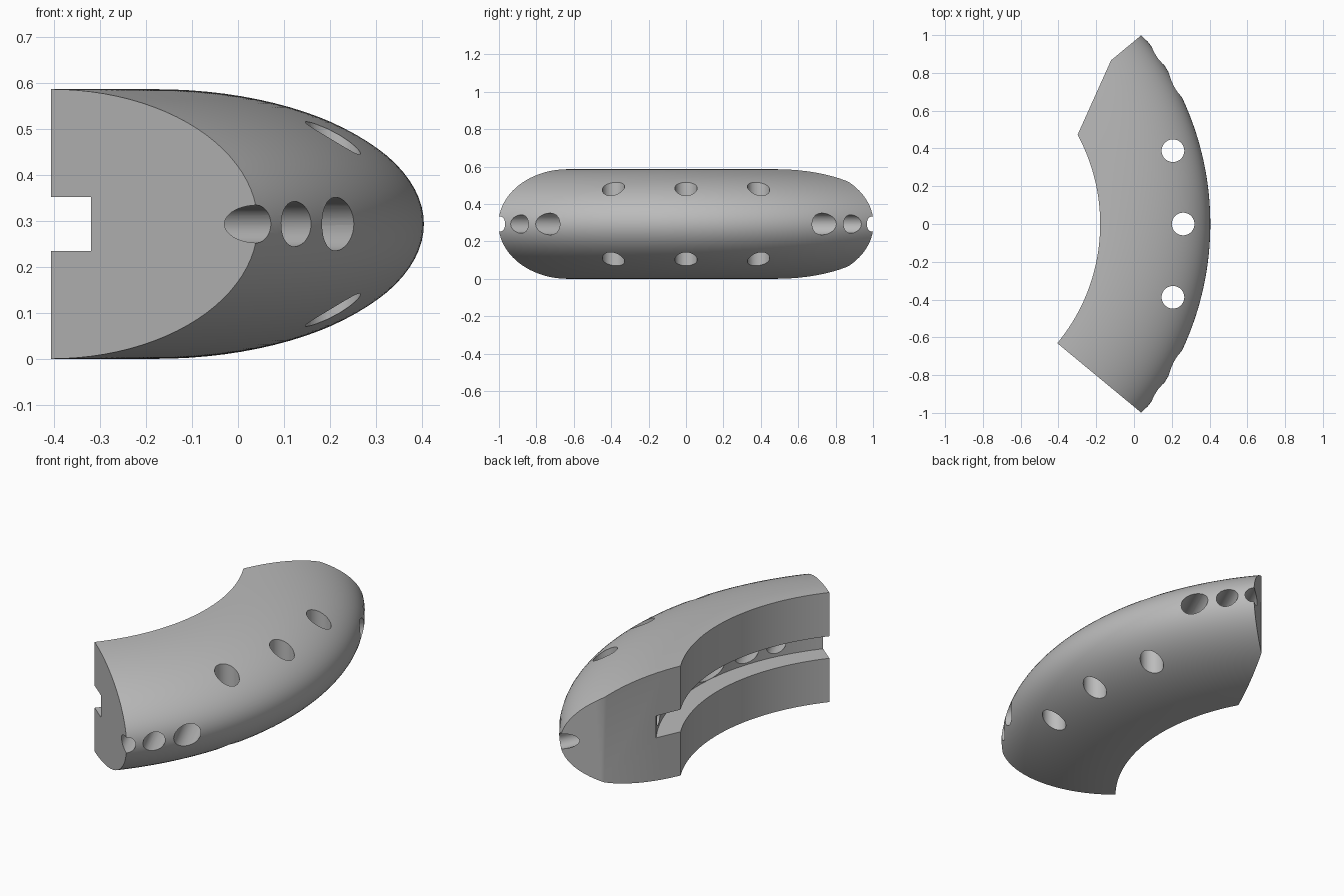
import bpy, bmesh, math
from mathutils import Vector, Matrix

if "Cube" in bpy.data.objects:
    bpy.data.objects.remove(bpy.data.objects["Cube"], do_unlink=True)

CENTRE = Vector((-1.169, 0, 0))      # axis of the swept arc
INNER, OUTER, GROOVE = 0.99, 1.573, 1.103
MID, SLOT = 0.293, 0.059             # half height of body and of groove
SWEEP = math.radians(39.6)
SLANT = math.radians(65.8)           # direction of side bores and end cut

grey = bpy.data.materials.new("plain_grey")
grey.use_nodes = True
grey.diffuse_color = (0.5, 0.5, 0.5, 1)
grey.node_tree.nodes["Principled BSDF"].inputs["Base Color"].default_value = (0.5, 0.5, 0.5, 1)


def make_object(name, bm):
    mesh = bpy.data.meshes.new(name)
    bm.to_mesh(mesh)
    bm.free()
    mesh.materials.append(grey)
    obj = bpy.data.objects.new(name, mesh)
    bpy.context.collection.objects.link(obj)
    return obj


def cap(bm):
    bmesh.ops.holes_fill(bm, edges=[e for e in bm.edges if e.is_boundary], sides=0)


def bore(name, point, direction, radius, depth):
    """Cylinder cutter centred on a point along a direction."""
    bm = bmesh.new()
    turn = Vector((0, 0, 1)).rotation_difference(direction).to_matrix().to_4x4()
    bmesh.ops.create_cone(bm, cap_ends=True, segments=48, radius1=radius, radius2=radius,
                          depth=depth, matrix=Matrix.Translation(point) @ turn)
    obj = make_object(name, bm)
    obj.hide_render = True
    return obj


# Half-ellipse section with a square groove in its flat inner side
steps = 48
section = []
for i in range(steps + 1):
    a = math.pi * (i / steps - 0.5)
    section.append((INNER + (OUTER - INNER) * math.cos(a), MID + MID * math.sin(a)))
section += [(INNER, MID + SLOT), (GROOVE, MID + SLOT), (GROOVE, MID - SLOT), (INNER, MID - SLOT)]

# Sweep the section round the arc
bm = bmesh.new()
start = Matrix.Translation(CENTRE) @ Matrix.Rotation(-SWEEP, 4, "Z")
ring = [bm.verts.new(start @ Vector((r, 0, z))) for r, z in section]
edges = [bm.edges.new((ring[i - 1], ring[i])) for i in range(len(ring))]
bmesh.ops.spin(bm, geom=ring + edges, cent=CENTRE, axis=(0, 0, 1), angle=2 * SWEEP,
               steps=64, use_duplicate=False)
cap(bm)

# Slanted cut on the inner corner of the back end
bmesh.ops.bisect_plane(bm, geom=bm.verts[:] + bm.edges[:] + bm.faces[:],
                       plane_co=(-0.12, 0.87, 0),
                       plane_no=(-math.sin(SLANT), math.cos(SLANT), 0), clear_outer=True)
cap(bm)
bmesh.ops.recalc_face_normals(bm, faces=bm.faces[:])
body = make_object("curved_body", bm)

# Upright through holes
cutters = []
for angle in (-15.75, 0, 15.75):
    spot = CENTRE + Matrix.Rotation(math.radians(angle), 3, "Z") @ Vector((1.429, 0, MID))
    cutters.append(bore("upright_hole_cutter", spot, Vector((0, 0, 1)), 0.06, 1))

# Slanted bores from each end into the groove
for side in (-1, 1):
    out = Vector((math.cos(SLANT), side * math.sin(SLANT), 0))
    for x, y, radius in ((0.2175, 0.74, 0.058), (0.125, 0.887, 0.049), (0.04, 0.997, 0.041)):
        mouth = Vector((x, side * y, MID))
        cutters.append(bore("slanted_bore_cutter", mouth - out * 0.4, out, radius, 1.2))

bpy.ops.object.select_all(action="DESELECT")
bpy.context.view_layer.objects.active = body
body.select_set(True)
for cutter in cutters:
    mod = body.modifiers.new("hole", "BOOLEAN")
    mod.operation, mod.solver, mod.object = "DIFFERENCE", "EXACT", cutter
    bpy.ops.object.modifier_apply(modifier=mod.name)
for cutter in cutters:
    bpy.data.objects.remove(cutter, do_unlink=True)

bpy.ops.object.shade_smooth_by_angle(angle=math.radians(30))
